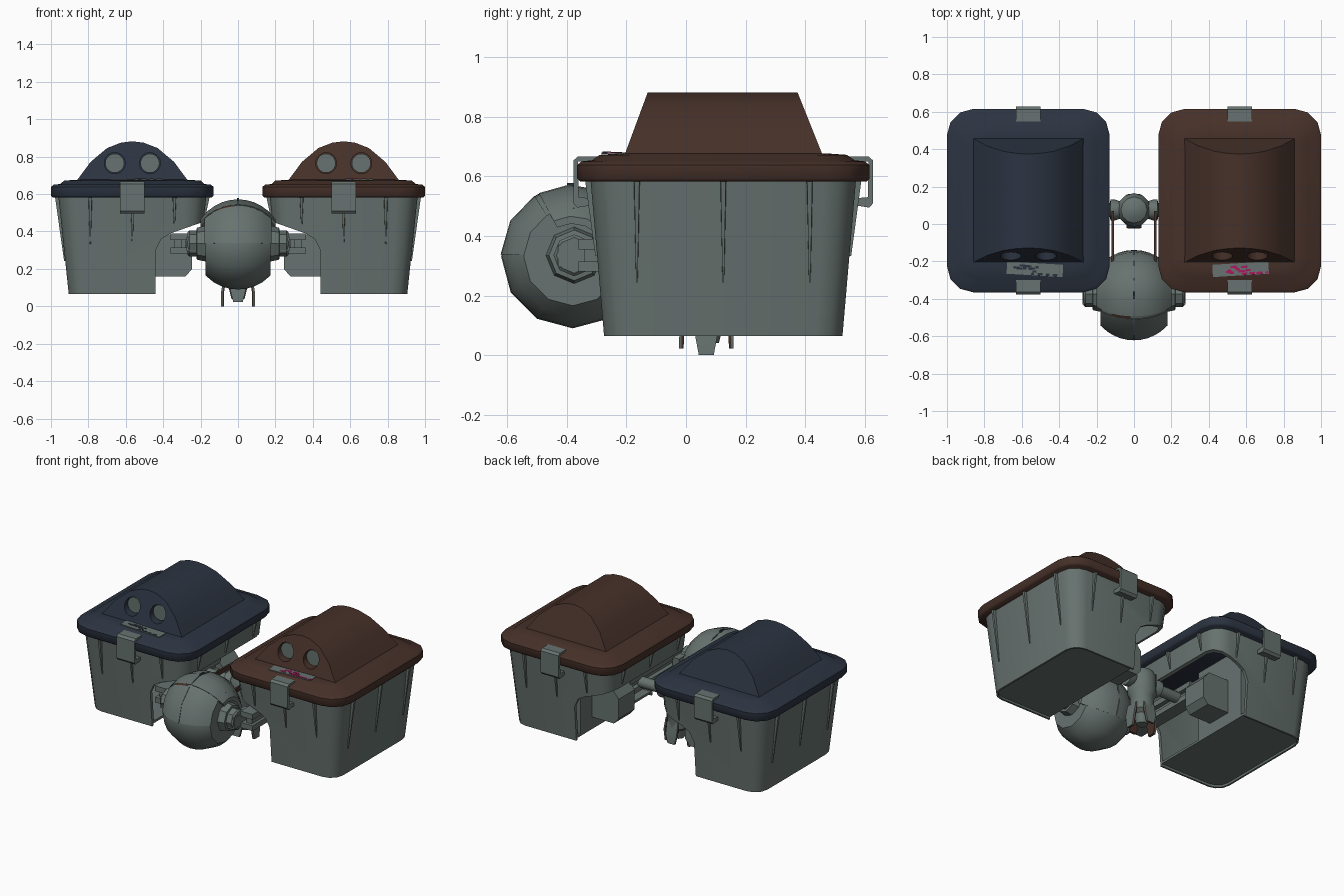
import bpy, bmesh, random
from math import sin, cos, pi, radians, sqrt
from mathutils import Matrix, Vector

random.seed(4)
cube = bpy.data.objects.get("Cube")
if cube:
    bpy.data.objects.remove(cube)


def material(name, rgb):
    m = bpy.data.materials.new(name)
    m.use_nodes = True
    m.diffuse_color = (*rgb, 1)
    m.node_tree.nodes["Principled BSDF"].inputs["Base Color"].default_value = (*rgb, 1)
    return m


GREY = material("grey green", (0.135, 0.17, 0.16))
BLUE = material("dark blue", (0.025, 0.034, 0.053))
BROWN = material("dark brown", (0.062, 0.030, 0.022))
MAGENTA = material("magenta", (0.40, 0.01, 0.11))


def loft(name, rings, mat, angle=30):
    """Skin a list of equal point rings and cap both ends."""
    bm = bmesh.new()
    vs = [[bm.verts.new(p) for p in r] for r in rings]
    n = len(rings[0])
    for a, b in zip(vs, vs[1:]):
        for i in range(n):
            j = (i + 1) % n
            bm.faces.new((a[i], a[j], b[j], b[i]))
    bm.faces.new(vs[0])
    bm.faces.new(vs[-1])
    bmesh.ops.recalc_face_normals(bm, faces=bm.faces)
    me = bpy.data.meshes.new(name)
    bm.to_mesh(me)
    bm.free()
    me.materials.append(mat)
    ob = bpy.data.objects.new(name, me)
    bpy.context.collection.objects.link(ob)
    smooth(ob, angle)
    return ob


def activate(ob):
    bpy.ops.object.select_all(action='DESELECT')
    ob.select_set(True)
    bpy.context.view_layer.objects.active = ob


def smooth(ob, angle):
    activate(ob)
    bpy.ops.object.shade_smooth_by_angle(angle=radians(angle))


def cut(ob, cutter, angle=30):
    mod = ob.modifiers.new("cut", 'BOOLEAN')
    mod.object, mod.operation, mod.solver = cutter, 'DIFFERENCE', 'EXACT'
    activate(ob)
    bpy.ops.object.modifier_apply(modifier=mod.name)
    bpy.data.objects.remove(cutter)
    smooth(ob, angle)


def rounded(cx, cy, a, b, r, z, seg=3):
    """Rounded rectangle ring with half sizes a, b."""
    pts = []
    for q, (sx, sy) in enumerate(((1, 1), (-1, 1), (-1, -1), (1, -1))):
        for k in range(seg + 1):
            t = (q + k / seg) * pi / 2
            pts.append((cx + sx * (a - r) + r * cos(t), cy + sy * (b - r) + r * sin(t), z))
    return pts


def box(name, x, y, z, mat):
    return loft(name, [[(x[0], y[0], h), (x[1], y[0], h), (x[1], y[1], h), (x[0], y[1], h)]
                       for h in z], mat)


def prism(name, poly, y0, y1, mat, s=1):
    """Extrude an x-z outline along y."""
    return loft(name, [[(s * x, y, z) for x, z in poly] for y in (y0, y1)], mat)


def lathe(name, prof, centre, axis, mat, n=12):
    """Turn (position, radius) pairs about the x, y or z axis."""
    rings = []
    for p, r in prof:
        ring = []
        for k in range(n):
            u, v = r * cos(2 * pi * k / n), r * sin(2 * pi * k / n)
            off = {'x': (p, u, v), 'y': (u, p, v), 'z': (u, v, p)}[axis]
            ring.append(Vector(centre) + Vector(off))
        rings.append(ring)
    return loft(name, rings, mat, 35)


def claw(name, turn, drop):
    """Thin tapering blade of the column: grey outside, brown inside."""
    for inset, mat in ((0, GREY), (0.008, BROWN)):
        ob = loft(name, [[(r - inset + u, v, z) for u, v in
                          ((-.008, -w), (0, -w), (0, w), (-.008, w))]
                         for r, w, z in ((0.092, 0.025, drop), (0.09, 0.04, 0.08),
                                         (0.075, 0.04, 0.16))], mat)
        ob.matrix_world = Matrix.Translation((0, 0.068, 0)) @ Matrix.Rotation(turn, 4, 'Z')


CX, CY = 0.565, 0.125
for s, side, lidmat, paint in ((1, "left", BROWN, MAGENTA), (-1, "right", BLUE, BLUE)):
    cx = s * CX

    # Hollow tapered bin with a lipped base and the inner lower corner cut away
    body = loft(side + "_bin", [rounded(cx, CY, a, b, r, z) for a, b, r, z in (
        (0.328, 0.388, 0.08, 0.08), (0.328, 0.388, 0.08, 0.065),
        (0.34, 0.40, 0.09, 0.065), (0.395, 0.445, 0.11, 0.585),
        (0.375, 0.425, 0.10, 0.585), (0.322, 0.382, 0.08, 0.095))], GREY)
    notch = prism("notch", ((0.05, 0), (0.44, 0), (0.44, 0.30), (0.41, 0.36), (0.36, 0.39),
                            (0.19, 0.45), (0.05, 0.47)), -0.6, 0.8, GREY, s)
    cut(body, notch)

    # Tapered ribs on the four walls
    def rib(base, out, length, slope):
        base, out = Vector(base), Vector(out)
        t = Vector((-out.y, out.x, 0)) * 0.012
        low = base - out * slope * length + Vector((0, 0, -length))
        rings = [[base - t - out * .02, base + t - out * .02, base + t * .7 + out * .018,
                  base - t * .7 + out * .018],
                 [low - t * .3 - out * .02, low + t * .3 - out * .02,
                  low + t * .2 + out * .006, low - t * .2 + out * .006]]
        loft(side + "_rib", rings, GREY)

    for d in (-0.29, 0, 0.29):
        rib((cx + s * 0.395, CY + d, 0.583), (s, 0, 0), 0.34, 0.106)
        rib((cx - s * 0.395, CY + d, 0.583), (-s, 0, 0), 0.11, 0.106)
    for f in (-1, 1):
        for d in (-0.225, 0, 0.225):
            rib((cx + d, CY + f * 0.445, 0.583), (0, f, 0), 0.25 if d * s >= 0 else 0.16, 0.087)

    # Lid rim with bevelled edges and a raised plateau
    loft(side + "_lid", [rounded(cx, CY, a, b, r, z) for a, b, r, z in (
        (0.425, 0.48, 0.13, 0.582), (0.435, 0.49, 0.14, 0.592), (0.435, 0.49, 0.14, 0.638),
        (0.42, 0.475, 0.13, 0.65), (0.385, 0.44, 0.11, 0.654), (0.365, 0.415, 0.10, 0.672),
        (0.29, 0.345, 0.06, 0.677))], lidmat, 50)

    # Arched dome with sloping ends
    half = ((0.30, 0.668), (0.223, 0.772), (0.135, 0.846), (0.06, 0.875))
    arch = [(-x, z) for x, z in half] + [(0, 0.882)] + [(x, z) for x, z in half[::-1]]
    dome = loft(side + "_dome", [[(cx + x, y0 + k * (z - 0.68), z) for x, z in arch]
                                 for y0, k in ((-0.203, 0.37), (0.455, -0.4))], lidmat, 25)

    # Recessed round eyes
    for e in (-0.094, 0.094):
        cut(dome, lathe("eye_cutter", ((-0.1, 0.056), (0, 0.056)), (cx + e, -0.135, 0.765),
                        'y', lidmat, 20), 25)
        lathe(side + "_eye", ((-0.012, 0.051), (0.01, 0.051)), (cx + e, -0.135, 0.765),
              'y', GREY, 20)

    # Label strip with worn paint
    def plate(name, dx, dy, w, d, z, mat):
        ob = box(name, (-w / 2, w / 2), (-d / 2, d / 2), (0, 0.005), mat)
        lx = cx + (0.005 if s > 0 else 0.035)
        ob.matrix_world = (Matrix.Translation((lx, -0.242, z)) @ Matrix.Rotation(0.06 * s, 4, 'Z')
                           @ Matrix.Translation((dx, dy, 0)))
    plate(side + "_label", 0, 0, 0.30, 0.066, 0.675, GREY)
    for k in range(15):
        dx = -0.07 + 0.011 * k if k < 11 else 0.04 * (k - 10.5)
        dy = random.uniform(-0.018, 0.018) if k < 11 else -0.025
        plate(side + "_paint", dx if s > 0 else dx - 0.03, dy,
              random.uniform(0.015, 0.035), 0.012, 0.6762 + 0.0001 * k, paint)

    # Folded clips at front and back
    for f in (-1, 1):
        prof = ((0.42, 0.65), (0.42, 0.666), (0.488, 0.666), (0.503, 0.653), (0.503, 0.51),
                (0.49, 0.495), (0.43, 0.505), (0.43, 0.525), (0.485, 0.53), (0.488, 0.65))
        loft(side + "_clip", [[(cx + w, CY + f * y, z) for y, z in prof]
                              for w in (-0.066, 0.066)], GREY)

    # Side housing, rails and axle joining the bin to the centre
    prism(side + "_housing", ((0.45, 0.16), (0.28, 0.16), (0.245, 0.20), (0.245, 0.33),
                              (0.29, 0.385), (0.45, 0.385)), 0.19, 0.36, GREY, s)
    box(side + "_mount_block", sorted((s * 0.44, s * 0.54)), (0.08, 0.48), (0.09, 0.56), GREY)
    xs = sorted((s * 0.27, s * 0.36))
    box(side + "_rail", xs, (-0.36, 0.20), (0.28, 0.315), GREY)
    box(side + "_upper_rail", xs, (-0.36, 0.20), (0.355, 0.39), GREY)
    box(side + "_rail_web", sorted((s * 0.30, s * 0.34)), (-0.34, 0.20), (0.30, 0.37), GREY)
    lathe(side + "_axle", ((s * 0.07, 0.045), (s * 0.10, 0.055), (s * 0.125, 0.055),
                           (s * 0.13, 0.035), (s * 0.28, 0.035)), (0, 0.075, 0.33), 'x', GREY)

    # Knob on the side of the head
    lathe(side + "_knob", ((s * 0.15, 0.10), (s * 0.20, 0.09), (s * 0.22, 0.085),
                           (s * 0.222, 0.07), (s * 0.26, 0.07), (s * 0.27, 0.06)),
          (0, -0.375, 0.335), 'x', GREY, 8)
    box(side + "_knob_arm", sorted((s * 0.225, s * 0.275)), (-0.43, -0.25), (0.295, 0.37), GREY)

    # Thin strut from the head to the column
    box(side + "_strut", sorted((s * 0.108, s * 0.120)), (-0.33, 0.07), (0.405, 0.435), BROWN)

    # Claw blades of the column
    claw(side + "_claw", 0 if s > 0 else pi, 0)
    claw("cross_claw", s * pi / 2, 0.022)

# Rounded head, cut flat at the sides
R, HEAD = 0.24, Vector((0, -0.38, 0.33))
stations = [-0.175 + 0.35 * k / 8 for k in range(9)]
lathe("head", [(x, sqrt(R * R - x * x)) for x in stations], HEAD, 'x', GREY, 12)


# Curved cover panels over the head
def cover(name, x0, x1, r, start, end, steps, mat):
    xs = [x0 + (x1 - x0) * k / 5 for k in range(6)]
    outline = ([(x, sqrt(r * r - x * x)) for x in xs]
               + [(x, sqrt(r * r - x * x) - 0.025) for x in xs[::-1]])
    rings = []
    for k in range(steps + 1):
        t = radians(start + (end - start) * k / steps)
        rings.append([HEAD + Vector((x, -q * cos(t), q * sin(t))) for x, q in outline])
    loft(name, rings, mat, 35)


for s in (-1, 1):
    cover("head_cover", s * 0.004, s * 0.20, 0.242, 62, 210, 6, GREY)
    cover("brow_panel", s * 0.002, s * 0.178, 0.242, 2, 58, 2, GREY)
cover("brow_seam", -0.12, -0.02, 0.241, 58, 62, 1, BROWN)
box("head_crest", (-0.005, 0.005), (-0.40, -0.36), (0.55, 0.578), BLUE)

# Central column with nozzle
lathe("column", ((0.04, 0.035), (0.10, 0.05), (0.12, 0.075), (0.22, 0.075), (0.25, 0.09),
                 (0.36, 0.09), (0.40, 0.07), (0.42, 0.03)), (0, 0.075, 0), 'z', GREY)
